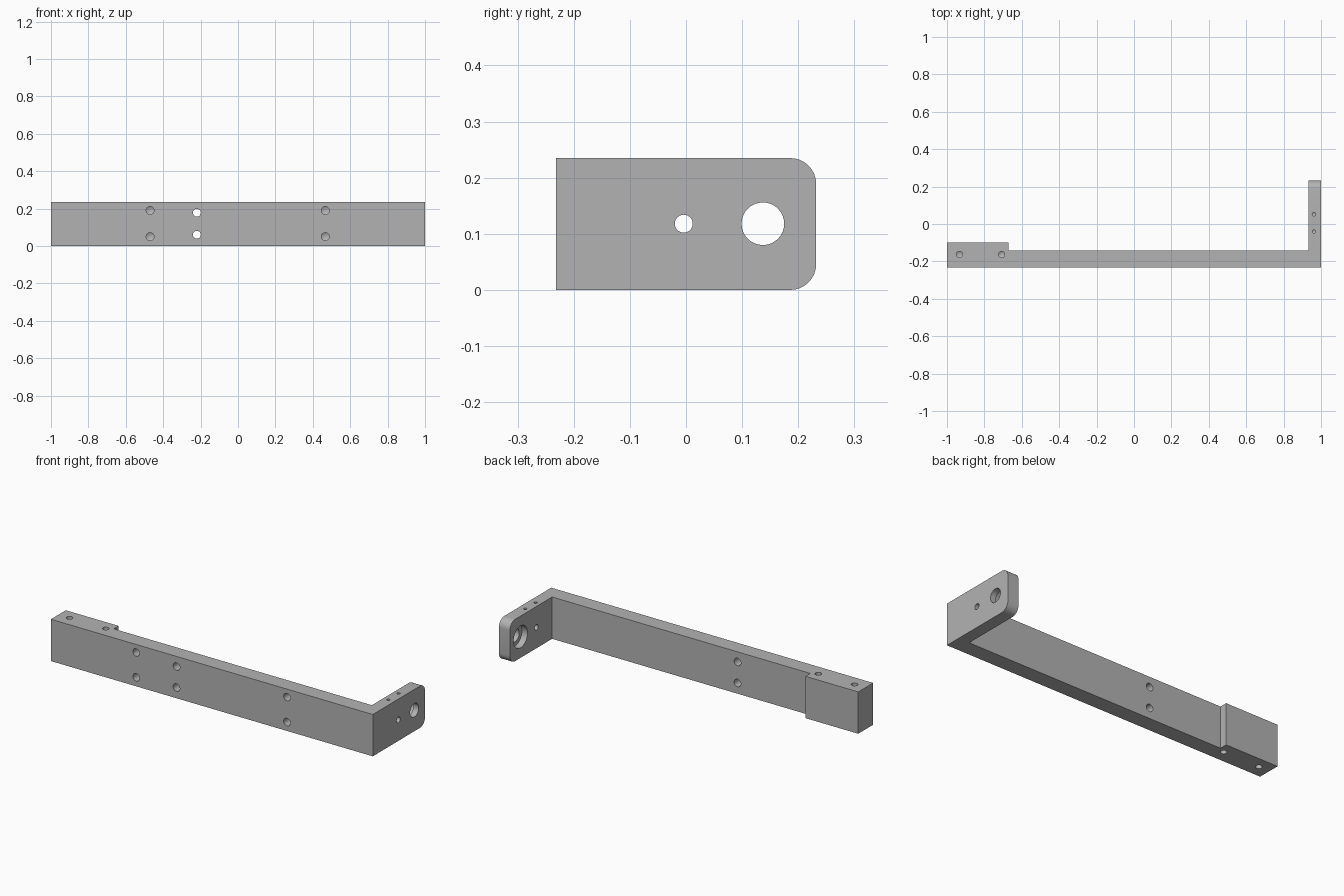
import bpy
import bmesh
from math import pi, sin, cos
from mathutils import Vector

cube = bpy.data.objects.get("Cube")
if cube:
    bpy.data.objects.remove(cube, do_unlink=True)

HEIGHT = 0.235
FRONT, BACK = -0.232, 0.232
BAR_BACK, BLOCK_BACK = -0.143, -0.1
ARM_IN, BLOCK_END = 0.932, -0.672
SIDES = 32

# Plain grey metal
metal = bpy.data.materials.new("grey_metal")
metal.use_nodes = True
grey = (0.45, 0.45, 0.45, 1)
metal.diffuse_color = grey
metal.node_tree.nodes["Principled BSDF"].inputs["Base Color"].default_value = grey


def make_object(name, bm):
    bmesh.ops.recalc_face_normals(bm, faces=bm.faces)
    mesh = bpy.data.meshes.new(name)
    bm.to_mesh(mesh)
    bm.free()
    mesh.materials.append(metal)
    obj = bpy.data.objects.new(name, mesh)
    bpy.context.collection.objects.link(obj)
    return obj


# Bracket body: outline in plan, raised to full height
outline = [(-1, FRONT), (1, FRONT), (1, BACK), (ARM_IN, BACK), (ARM_IN, BAR_BACK),
           (BLOCK_END, BAR_BACK), (BLOCK_END, BLOCK_BACK), (-1, BLOCK_BACK)]
bm = bmesh.new()
base = bm.faces.new([bm.verts.new((x, y, 0)) for x, y in outline])
raised = bmesh.ops.extrude_face_region(bm, geom=[base])["geom"]
bmesh.ops.translate(bm, vec=(0, 0, HEIGHT),
                    verts=[g for g in raised if isinstance(g, bmesh.types.BMVert)])

# Rounded corners on the free end of the arm
corners = [e for e in bm.edges
           if all(abs(v.co.y - BACK) < 1e-4 for v in e.verts)
           and abs(e.verts[0].co.z - e.verts[1].co.z) < 1e-4]
bmesh.ops.bevel(bm, geom=corners, offset=0.046, segments=8, profile=0.5, affect='EDGES')
body = make_object("bracket_body", bm)


def drill(bm, start, direction, steps):
    """Add a turned cutter; steps are (depth, radius), radius 0 closes to a point."""
    start, axis = Vector(start), Vector(direction)
    turn = Vector((0, 0, 1)).rotation_difference(axis)
    rings = []
    for depth, radius in steps:
        count = SIDES if radius else 1
        rings.append([bm.verts.new(start + turn @ Vector((
            radius * cos(2 * pi * i / SIDES), radius * sin(2 * pi * i / SIDES), depth)))
            for i in range(count)])
    for a, b in zip(rings, rings[1:]):
        for i in range(SIDES):
            j = (i + 1) % SIDES
            bm.faces.new([a[i], a[j], b[0]] if len(b) == 1 else [a[i], a[j], b[j], b[i]])
    for ring in (rings[0], rings[-1]):
        if len(ring) > 1:
            bm.faces.new(ring)


def blind(bm, start, direction, radius, depth):
    drill(bm, start, direction,
          [(-0.02, radius), (depth, radius), (depth + radius * 0.6, 0)])


cut = bmesh.new()

# Blind screw holes and through holes in the front of the bar
for z in (0.05, 0.19):
    for x in (-0.47, 0.467):
        blind(cut, (x, FRONT, z), (0, 1, 0), 0.021, 0.05)
for z in (0.06, 0.178):
    drill(cut, (-0.22, FRONT, z), (0, 1, 0), [(-0.02, 0.021), (0.12, 0.021)])

# Screw holes in the top and bottom of the end block
for x in (-0.933, -0.708):
    blind(cut, (x, -0.163, HEIGHT), (0, 0, -1), 0.017, 0.06)
    blind(cut, (x, -0.163, 0), (0, 0, 1), 0.017, 0.06)

# Small screw holes in the top of the arm
for y in (-0.04, 0.052):
    blind(cut, (0.962, y, HEIGHT), (0, 0, -1), 0.009, 0.07)

# Small cross hole and counterbored main hole through the arm
drill(cut, (ARM_IN, -0.004, 0.118), (1, 0, 0), [(-0.02, 0.016), (0.1, 0.016)])
drill(cut, (ARM_IN, 0.137, 0.118), (1, 0, 0),
      [(-0.02, 0.062), (0.035, 0.062), (0.035, 0.038), (0.1, 0.038)])
cutter = make_object("hole_cutter", cut)
cutter.hide_render = True

# Cut the holes, then drop the helper
mod = body.modifiers.new("holes", 'BOOLEAN')
mod.operation = 'DIFFERENCE'
mod.solver = 'EXACT'
mod.object = cutter
bpy.ops.object.select_all(action='DESELECT')
body.select_set(True)
bpy.context.view_layer.objects.active = body
bpy.ops.object.modifier_apply(modifier=mod.name)
bpy.data.objects.remove(cutter, do_unlink=True)
bpy.ops.object.shade_smooth_by_angle(angle=pi / 6)
